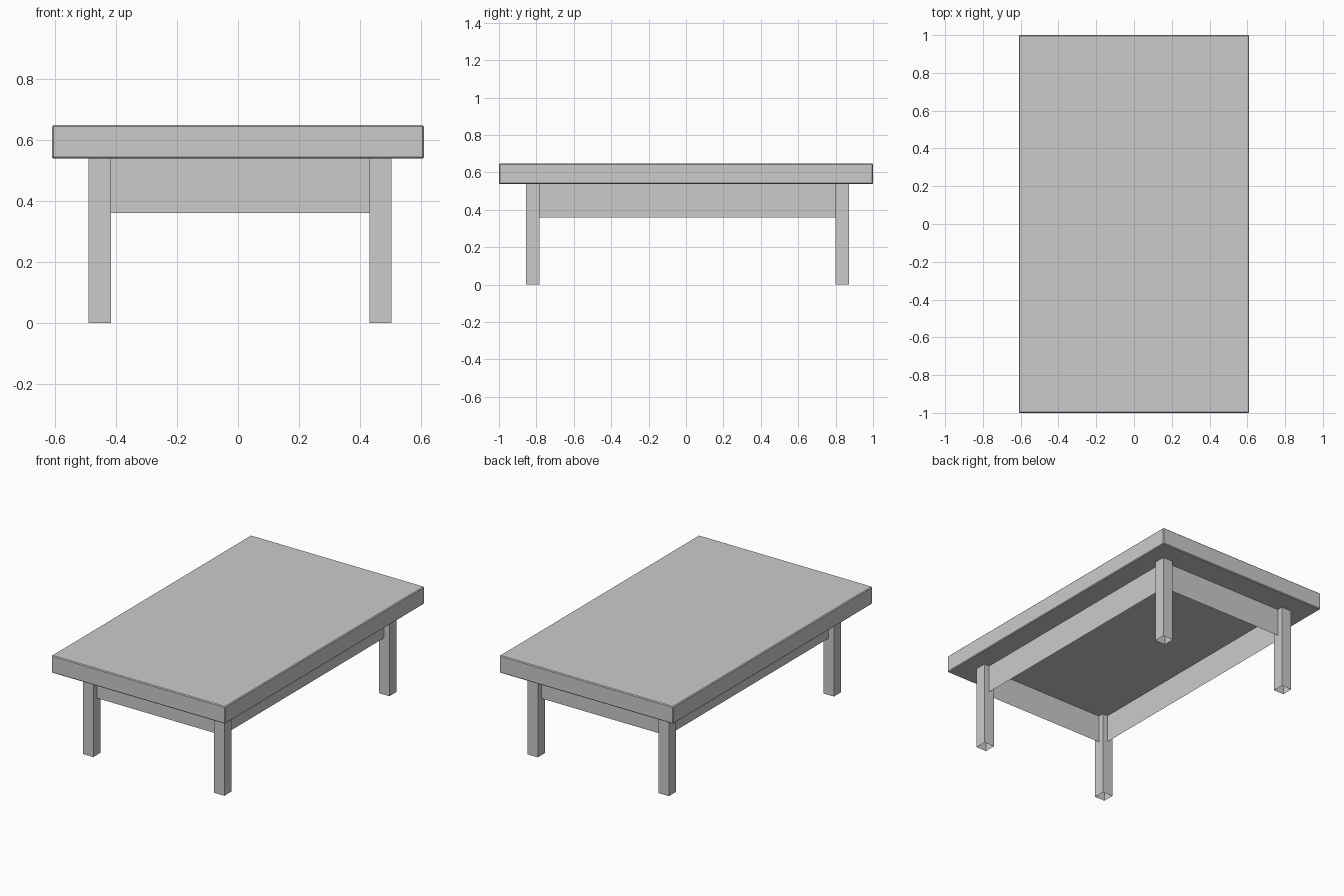
import bpy, bmesh
from mathutils import Vector

cube = bpy.data.objects.get("Cube")
if cube:
    bpy.data.objects.remove(cube, do_unlink=True)

grey = bpy.data.materials.new("light_grey")
grey.use_nodes = True
colour = (0.6, 0.6, 0.6, 1)
grey.diffuse_color = colour
grey.node_tree.nodes["Principled BSDF"].inputs["Base Color"].default_value = colour

LEG_W = 0.073
LEG_X = {"right": -0.453, "left": 0.467}
LEG_Y = {"front": -0.82, "back": 0.835}
UNDERSIDE, TOP, APRON_Z = 0.538, 0.648, 0.36


def add_object(name, bm):
    mesh = bpy.data.meshes.new(name)
    bm.to_mesh(mesh)
    bm.free()
    mesh.materials.append(grey)
    obj = bpy.data.objects.new(name, mesh)
    bpy.context.collection.objects.link(obj)
    return obj


def box(name, low, high, open_ends=False):
    bm = bmesh.new()
    bmesh.ops.create_cube(bm, size=1)
    low, high = Vector(low), Vector(high)
    for v in bm.verts:
        v.co = (low + high) / 2 + v.co * (high - low)
    if open_ends:
        ends = [f for f in bm.faces if abs(f.normal.z) > 0.5]
        bmesh.ops.delete(bm, geom=ends, context="FACES_ONLY")
    return add_object(name, bm)


def panel(name, start, end):
    # Thin upright sheet between two legs
    bm = bmesh.new()
    corners = [(*start, APRON_Z), (*end, APRON_Z), (*end, UNDERSIDE), (*start, UNDERSIDE)]
    bm.faces.new([bm.verts.new(c) for c in corners])
    return add_object(name, bm)


# Table top with a fine chamfer
top = box("table_top", (-0.61, -1, UNDERSIDE), (0.61, 1, TOP))
bevel = top.modifiers.new("chamfer", "BEVEL")
bevel.width = 0.005
bevel.segments = 1

# Four hollow square legs
h = LEG_W / 2
for end, y in LEG_Y.items():
    for side, x in LEG_X.items():
        box(f"{end}_{side}_leg", (x - h, y - h, 0), (x + h, y + h, UNDERSIDE), True)

# Aprons on the leg centre lines
for end, y in LEG_Y.items():
    panel(f"{end}_apron", (LEG_X["right"] + h, y), (LEG_X["left"] - h, y))
for side, x in LEG_X.items():
    panel(f"{side}_apron", (x, LEG_Y["front"] + h), (x, LEG_Y["back"] - h))
